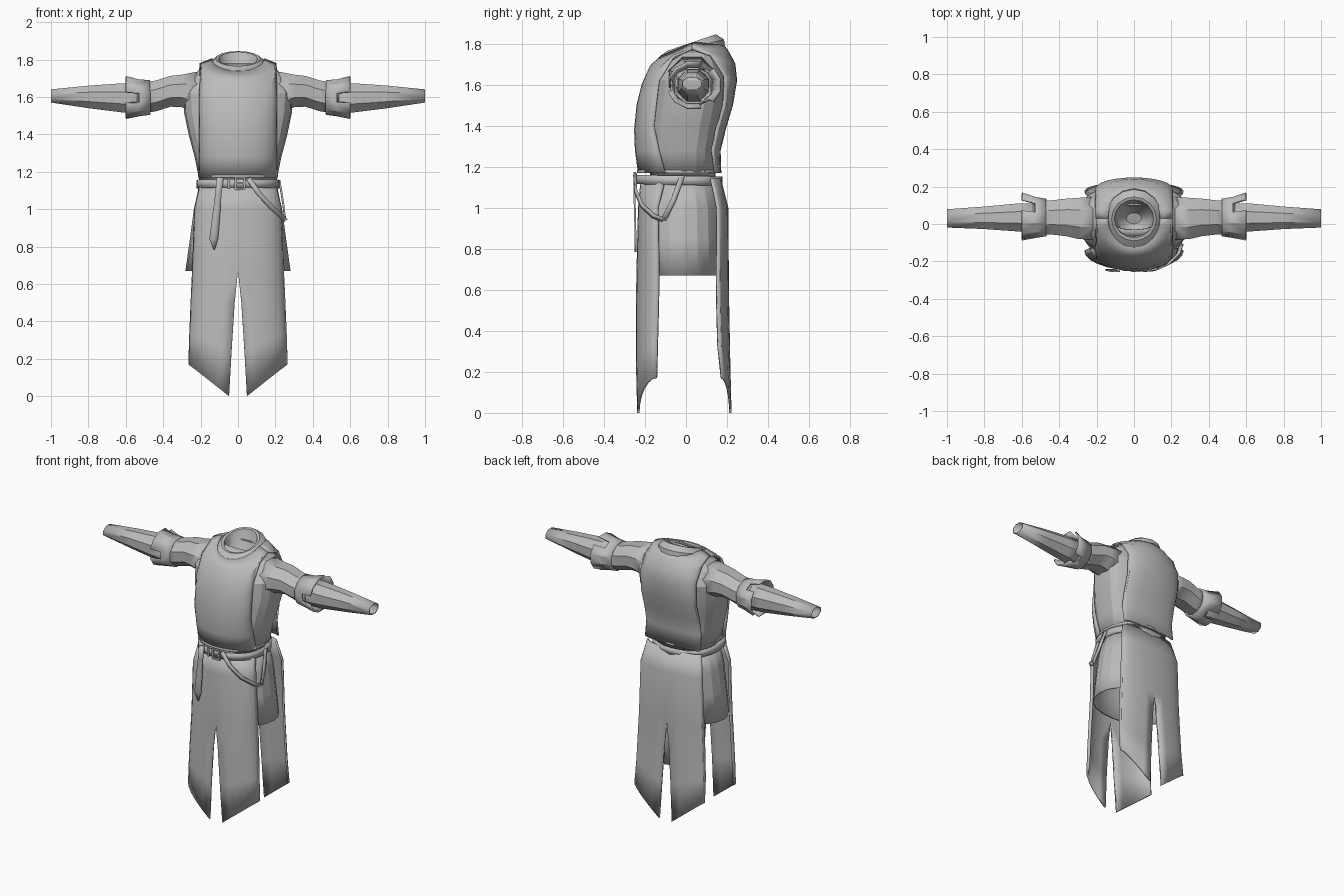
import bpy, bmesh
from math import sin, cos, pi, radians
from mathutils import Vector

if "Cube" in bpy.data.objects:
    bpy.data.objects.remove(bpy.data.objects["Cube"], do_unlink=True)

cloth = bpy.data.materials.new("grey cloth")
cloth.use_nodes = True
GREY = (0.5, 0.5, 0.5, 1)
cloth.diffuse_color = GREY
cloth.node_tree.nodes["Principled BSDF"].inputs["Base Color"].default_value = GREY


def finish(name, bm, thick=0.0, mirror=False, angle=30):
    mesh = bpy.data.meshes.new(name)
    bm.to_mesh(mesh)
    bm.free()
    mesh.materials.append(cloth)
    ob = bpy.data.objects.new(name, mesh)
    bpy.context.collection.objects.link(ob)
    if mirror:
        m = ob.modifiers.new("mirror", 'MIRROR')
        m.merge_threshold = 0.002
    if thick:
        s = ob.modifiers.new("thickness", 'SOLIDIFY')
        s.thickness, s.offset = thick, 0
    bpy.ops.object.select_all(action='DESELECT')
    ob.select_set(True)
    bpy.context.view_layer.objects.active = ob
    bpy.ops.object.shade_smooth_by_angle(angle=radians(angle))
    return ob


def loft(rings, closed=True, flip=False, skip=None, cap=False):
    """Bridge rows of points with quads."""
    bm = bmesh.new()
    rows = [[bm.verts.new(p) for p in r] for r in rings]
    n = len(rows[0])
    for i in range(len(rows) - 1):
        for j in range(n if closed else n - 1):
            if skip and skip(i, j):
                continue
            k = (j + 1) % n
            f = [rows[i][j], rows[i + 1][j], rows[i + 1][k], rows[i][k]]
            bm.faces.new(f[::-1] if flip else f)
    if cap:
        bm.faces.new(rows[-1])
    if closed:
        bmesh.ops.recalc_face_normals(bm, faces=bm.faces)
    return bm


def oval(hw, yf, yb, zf, zb=None, power=2.0, n=24):
    """Rounded ring about the body, its height running from zf in front to zb behind."""
    zb = zf if zb is None else zb
    pts = []
    for i in range(n):
        c, s = cos(2 * pi * i / n), sin(2 * pi * i / n)
        x = hw * abs(c) ** (2 / power) * (1 if c > 0 else -1)
        t = (1 + abs(s) ** (2 / power) * (1 if s > 0 else -1)) / 2
        pts.append((x, yf + (yb - yf) * t, zf + (zb - zf) * t))
    return pts


def sheet(name, rows, straight=False, cols=6, thick=0.012):
    """Mirrored curved cloth; each row runs from an inner point to an outer edge."""
    rings = []
    for inner, outer in rows:
        a, b = Vector(inner), Vector(outer)
        ring = []
        for j in range(cols + 1):
            s, c = sin(j * pi / 2 / cols), cos(j * pi / 2 / cols)
            k = 1 - s if straight else c
            ring.append((a.x + (b.x - a.x) * s, b.y + (a.y - b.y) * c, b.z + (a.z - b.z) * k))
        rings.append(ring)
    return finish(name, loft(rings, False, rows[-1][0][1] > 0), thick, True)


# Undershirt body
body = [(1.14, .2, -.17, .14), (1.28, .228, -.18, .14), (1.4, .26, -.18, .165),
        (1.52, .285, -.16, .19), (1.62, .29, -.15, .2), (1.7, .255, -.1, .17),
        (1.75, .195, -.06, .14), (1.775, .12, -.03, .1)]
finish("undershirt", loft([oval(w, f, b, z, power=2.8, n=20) for z, w, f, b in body]), 0.008, angle=18)

# Tabard chest and back: middle y, middle z, edge y, edge z
chest = [(-.17, 1.69, .03, 1.775), (-.21, 1.6, -.06, 1.74), (-.235, 1.5, -.13, 1.62),
         (-.247, 1.38, -.155, 1.4), (-.243, 1.28, -.13, 1.28), (-.228, 1.17, -.1, 1.17)]
back = [(.2, 1.765, .03, 1.775), (.235, 1.7, .12, 1.74), (.243, 1.62, .185, 1.64),
        (.223, 1.5, .18, 1.5), (.19, 1.39, .145, 1.38), (.163, 1.28, .125, 1.28), (.165, 1.17, .14, 1.17)]
for name, rows, neck in (("tabard_chest", chest, (0, -.12, 1.735)), ("tabard_back", back, (0, .175, 1.795))):
    sheet(name, [(neck, (.14, .03, 1.8))] + [((0, a, b), (.203, c, d)) for a, b, c, d in rows])

# Collar with a sunken neck opening
collar = [(.155, -.135, .19, 1.7, 1.79), (.152, -.125, .185, 1.74, 1.82), (.12, -.09, .145, 1.765, 1.845),
          (.105, -.075, .13, 1.765, 1.84), (.09, -.05, .11, 1.71, 1.77), (.04, 0, .06, 1.67, 1.69)]
finish("collar", loft([oval(*r, n=16) for r in collar], cap=True), angle=25)

# Long split panels: inner x, y, z then outer x, y, z
front_panel = [((0, -.215, 1.14), (.2, -.1, 1.14)), ((0, -.228, 1.0), (.228, -.135, 1.0)),
               ((0, -.236, .67), (.24, -.13, .67)), ((.018, -.238, .5), (.247, -.133, .52)),
               ((.034, -.238, .25), (.255, -.138, .33)), ((.048, -.232, 0), (.26, -.142, .17))]
rear_panel = [((0, .165, 1.14), (.2, .12, 1.14)), ((0, .2, 1.0), (.228, .15, 1.0)),
              ((0, .203, .67), (.24, .148, .67)), ((.018, .205, .5), (.247, .15, .52)),
              ((.034, .21, .25), (.255, .155, .33)), ((.048, .216, 0), (.26, .172, .17))]
sheet("front_panel", front_panel, True)
sheet("rear_panel", rear_panel, True)

# Short underskirt
skirt = [(.2, -.17, .14, 1.14), (.232, -.2, .175, 1.0), (.252, -.205, .18, .85), (.277, -.21, .185, .67)]
finish("underskirt", loft([oval(*r, power=2.2, n=20) for r in skirt]), 0.008, angle=18)

# Belt and the rolled hem above it
finish("belt", loft([oval(.215, -.24, .172, z, z - .008, 2.3) for z in (1.16, 1.115)]), 0.014)
finish("waist_hem", loft([oval(.208, -.233, .168, z, power=2.4) for z in (1.183, 1.168)]), 0.01)

# Sleeves: x, centre y, centre z, half depth, half height
sleeve = [(.22, .03, 1.62, .12, .12), (.3, .03, 1.632, .115, .09), (.36, .035, 1.63, .105, .085),
          (.44, .035, 1.605, .095, .085), (.54, .035, 1.59, .095, .085)]
cuff = [(.47, .035, 1.597, .098, .09), (.53, .035, 1.595, .108, .096), (.6, .04, 1.597, .128, .113)]
forearm = [(.48, .035, 1.595, .08, .085), (.62, .035, 1.595, .078, .081),
           (.8, .033, 1.6, .062, .062), (1.0, .03, 1.605, .05, .035)]


def arm(name, rows, n, thick, skip=None):
    rings = [[(x, cy + ry * cos(2 * pi * (i + .5) / n), cz + rz * sin(2 * pi * (i + .5) / n))
              for i in range(n)] for x, cy, cz, ry, rz in rows]
    finish(name, loft(rings, skip=skip), thick, True, 25)


arm("upper_sleeves", sleeve, 8, 0.008)
arm("sleeve_cuffs", cuff, 12, 0.012, lambda i, j: i == 1 and j % 4 == 1)
arm("forearm_sleeves", forearm, 8, 0.006)


# Straps: a flat band following a path
def strap(name, path, width, across, thick=0.009):
    side = Vector(across).normalized() * width / 2
    rings = [(Vector(p) - side * k, Vector(p) + side * k) for p, k in path]
    return finish(name, loft(rings, False), thick)


strap("belt_tail", [((-.095, -.252, 1.17), .9), ((-.105, -.252, 1.08), .8), ((-.118, -.248, .95), 1),
                    ((-.13, -.246, .84), 1.1), ((-.127, -.246, .785), .15)], .042, (1, 0, 0))
strap("hanging_loop_front", [((.055, -.25, 1.165), 1), ((.115, -.245, 1.08), 1), ((.18, -.215, 1.01), 1),
                             ((.235, -.16, .96), 1), ((.253, -.11, .94), 1)], .026, (1, .3, .8))
strap("hanging_loop_side", [((.222, -.02, 1.15), 1), ((.24, -.06, 1.04), 1), ((.253, -.11, .94), 1)],
      .026, (0, 1, -.4))

# Buckle frame, its pin, and the belt keepers


def block(name, centre, size):
    bm = bmesh.new()
    bmesh.ops.create_cube(bm, size=1)
    for v in bm.verts:
        v.co = Vector(c + p * s for c, p, s in zip(centre, v.co, size))
    finish(name, bm)


for z in (1.108, 1.168):
    block("buckle_rail", (.01, -.25, z), (.056, .012, .01))
for x in (-.014, .034):
    block("buckle_post", (x, -.25, 1.138), (.01, .012, .06))
block("buckle_pin", (.01, -.252, 1.138), (.045, .008, .008))
block("belt_keeper", (-.05, -.246, 1.138), (.014, .012, .056))
